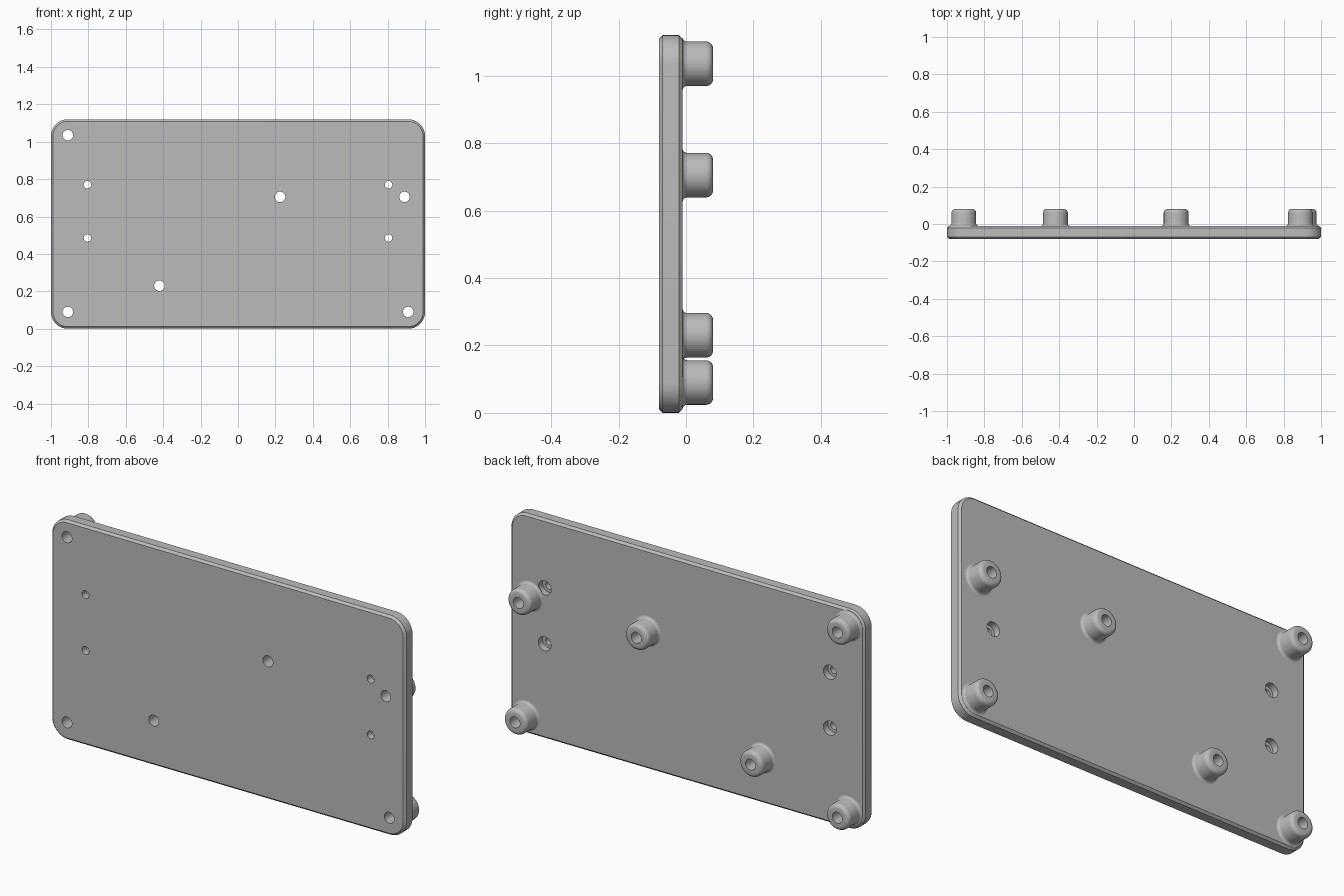
import bpy, bmesh, math

cube = bpy.data.objects.get("Cube")
if cube:
    bpy.data.objects.remove(cube, do_unlink=True)

GREY = (0.5, 0.5, 0.5, 1)
grey = bpy.data.materials.new("plain_grey")
grey.use_nodes = True
grey.diffuse_color = GREY
grey.node_tree.nodes["Principled BSDF"].inputs["Base Color"].default_value = GREY

FRONT, BACK, TIP = -0.08, -0.01, 0.08
HEIGHT, CORNER, CHAMFER = 1.12, 0.09, 0.011
HOLE = 0.028
posts = [(-0.91, 1.035), (-0.91, 0.09), (0.91, 0.09),
         (0.89, 0.705), (0.225, 0.705), (-0.42, 0.23)]
screws = [(sx * 0.805, z) for sx in (-1, 1) for z in (0.77, 0.485)]


def bridge(bm, a, b):
    n = len(a)
    for i in range(n):
        j = (i + 1) % n
        bm.faces.new((a[i], a[j], b[j], b[i]))


def lathe(bm, centre, profile, hollow, segments=48):
    """Turn (radius, y) points around a y-axis line through centre."""
    cx, cz = centre
    angles = [math.tau * i / segments for i in range(segments)]
    rings = [[bm.verts.new((cx + r * math.cos(a), y, cz + r * math.sin(a)))
              for a in angles] for r, y in profile]
    for a, b in zip(rings, rings[1:]):
        bridge(bm, a, b)
    if hollow:
        bridge(bm, rings[-1], rings[0])
    else:
        bm.faces.new(rings[0])
        bm.faces.new(rings[-1])


def finish(bm, name):
    bmesh.ops.recalc_face_normals(bm, faces=bm.faces[:])
    mesh = bpy.data.meshes.new(name)
    bm.to_mesh(mesh)
    bm.free()
    mesh.materials.append(grey)
    obj = bpy.data.objects.new(name, mesh)
    bpy.context.collection.objects.link(obj)
    return obj


def smooth(obj):
    bpy.ops.object.select_all(action='DESELECT')
    obj.select_set(True)
    bpy.context.view_layer.objects.active = obj
    bpy.ops.object.shade_smooth_by_angle(angle=math.radians(30))


# Rounded plate with chamfered front and back rims
def rounded_ring(bm, y, inset, steps=10):
    r = CORNER - inset
    centres = [(1 - CORNER, HEIGHT - CORNER), (CORNER - 1, HEIGHT - CORNER),
               (CORNER - 1, CORNER), (1 - CORNER, CORNER)]
    ring = []
    for q, (cx, cz) in enumerate(centres):
        for i in range(steps + 1):
            a = (q + i / steps) * math.pi / 2
            ring.append(bm.verts.new((cx + r * math.cos(a), y, cz + r * math.sin(a))))
    return ring


bm = bmesh.new()
rings = [rounded_ring(bm, y, inset) for y, inset in (
    (FRONT, CHAMFER), (FRONT + CHAMFER, 0), (BACK - CHAMFER, 0), (BACK, CHAMFER))]
for a, b in zip(rings, rings[1:]):
    bridge(bm, a, b)
bm.faces.new(rings[0])
bm.faces.new(rings[-1])
plate = finish(bm, "base_plate")

# Straight post holes, and screw holes counterbored from the back
bm = bmesh.new()
for c in posts:
    lathe(bm, c, [(HOLE, FRONT - 0.05), (HOLE, BACK + 0.05)], False)
for c in screws:
    lathe(bm, c, [(0.02, FRONT - 0.05), (0.02, -0.045),
                  (0.036, -0.045), (0.036, BACK + 0.05)], False)
cutter = finish(bm, "hole_cutter")
cutter.hide_render = True

cut = plate.modifiers.new("holes", 'BOOLEAN')
cut.operation = 'DIFFERENCE'
cut.solver = 'EXACT'
cut.object = cutter
bpy.context.view_layer.objects.active = plate
bpy.ops.object.modifier_apply(modifier=cut.name)
bpy.data.objects.remove(cutter, do_unlink=True)
smooth(plate)

# Hollow standoff posts: flared foot, straight wall, rounded tip
RADIUS, ROUND, FLARE = 0.066, 0.02, 0.013
quarter = [i * math.pi / 12 for i in range(7)]
profile = [(HOLE, BACK - 0.001), (RADIUS + FLARE, BACK - 0.001)]
profile += [(RADIUS + FLARE * (1 - math.sin(a)), BACK + FLARE * (1 - math.cos(a)))
            for a in quarter]
profile += [(RADIUS - ROUND * (1 - math.cos(a)), TIP - ROUND * (1 - math.sin(a)))
            for a in quarter]
profile.append((HOLE, TIP))
for i, c in enumerate(posts):
    bm = bmesh.new()
    lathe(bm, c, profile, True)
    smooth(finish(bm, f"standoff_post_{i + 1}"))
